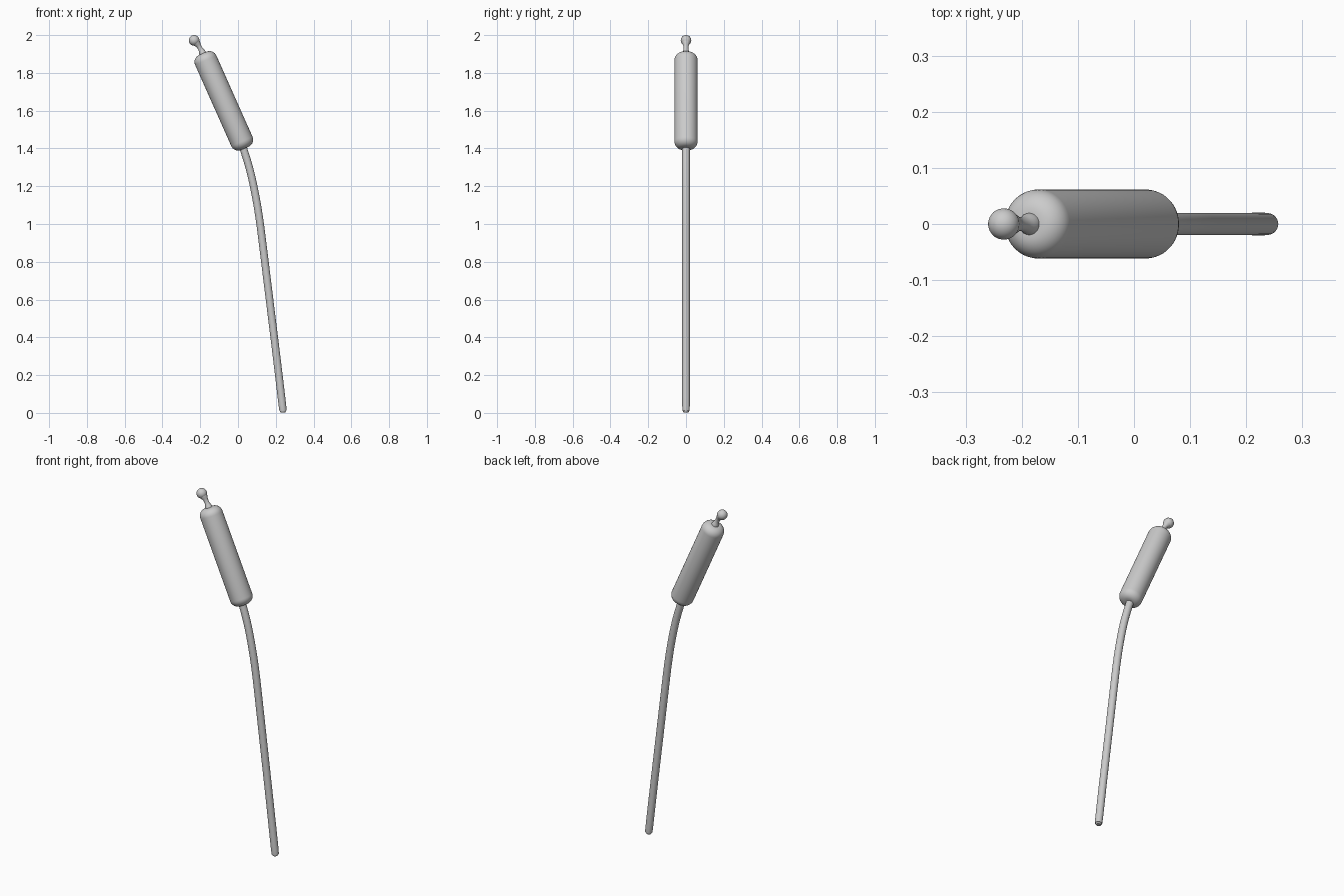
import bpy, bmesh, math
from mathutils import Vector

if "Cube" in bpy.data.objects:
    bpy.data.objects.remove(bpy.data.objects["Cube"])


def catmull(a, b, c, d, t):
    return 0.5 * (2 * b + (c - a) * t + (2 * a - 5 * b + 4 * c - d) * t * t
                  + (3 * b - a - 3 * c + d) * t ** 3)


def tube(name, pts, sides=32, steps=1):
    """Round tube in the XZ plane through (x, z, radius) stations."""
    p = [Vector(q) for q in pts]
    if steps > 1:
        p = [p[0]] + p + [p[-1]]
        p = [catmull(*p[i:i + 4], s / steps)
             for i in range(len(p) - 3) for s in range(steps)] + [p[-1]]
    bm = bmesh.new()
    rings = []
    for i, q in enumerate(p):
        d = p[min(i + 1, len(p) - 1)] - p[max(i - 1, 0)]
        n = Vector((d.y, -d.x)).normalized()
        ring = []
        for k in range(sides):
            a = math.tau * k / sides
            c = q.z * math.cos(a)
            ring.append(bm.verts.new((q.x + n.x * c, q.z * math.sin(a), q.y + n.y * c)))
        rings.append(ring)
    for r, s in zip(rings, rings[1:]):
        for k in range(sides):
            j = (k + 1) % sides
            bm.faces.new((r[k], r[j], s[j], s[k]))
    bm.faces.new(rings[0])
    bm.faces.new(rings[-1])
    bmesh.ops.recalc_face_normals(bm, faces=bm.faces)
    me = bpy.data.meshes.new(name)
    bm.to_mesh(me)
    bm.free()
    ob = bpy.data.objects.new(name, me)
    bpy.context.collection.objects.link(ob)
    bpy.ops.object.select_all(action='DESELECT')
    bpy.context.view_layer.objects.active = ob
    ob.select_set(True)
    bpy.ops.object.shade_smooth_by_angle(angle=math.radians(40))
    return ob


# Bent stem with a rounded foot
tube("stem", [(0.239, 0.002, 0.012), (0.238, 0.012, 0.017), (0.235, 0.04, 0.020),
              (0.204, 0.3, 0.020), (0.167, 0.6, 0.020), (0.130, 0.9, 0.020),
              (0.113, 1.03, 0.020), (0.091, 1.16, 0.020), (0.062, 1.29, 0.020),
              (0.025, 1.41, 0.020), (0.006, 1.46, 0.020)], 24, 4)

# Seed head: leaning cylinder with rounded rims
tilt, half, rad, bev = math.radians(24), 0.275, 0.0615, 0.04
arc = [math.radians(90 * i / 8) for i in range(9)]
end = [(half - bev + bev * math.cos(a), rad - bev + bev * math.sin(a)) for a in arc]
prof = [(-h, r) for h, r in end] + [(h, r) for h, r in reversed(end)]
tube("seed_head", [(-0.075 - h * math.sin(tilt), 1.652 + h * math.cos(tilt), r)
                   for h, r in prof], 48)

# Pinched neck
tube("tip_neck", [(-0.180, 1.888, 0.021), (-0.188, 1.906, 0.019), (-0.197, 1.924, 0.013),
                  (-0.207, 1.941, 0.013), (-0.217, 1.955, 0.019), (-0.228, 1.968, 0.025)], 24, 4)

# Ball on the tip
ball = [math.pi * (i + 0.15) / 16.3 for i in range(17)]
tube("tip_ball", [(-0.232 + 0.028 * math.cos(a) * 0.53, 1.972 - 0.028 * math.cos(a) * 0.85,
                   0.028 * math.sin(a)) for a in ball], 24)
